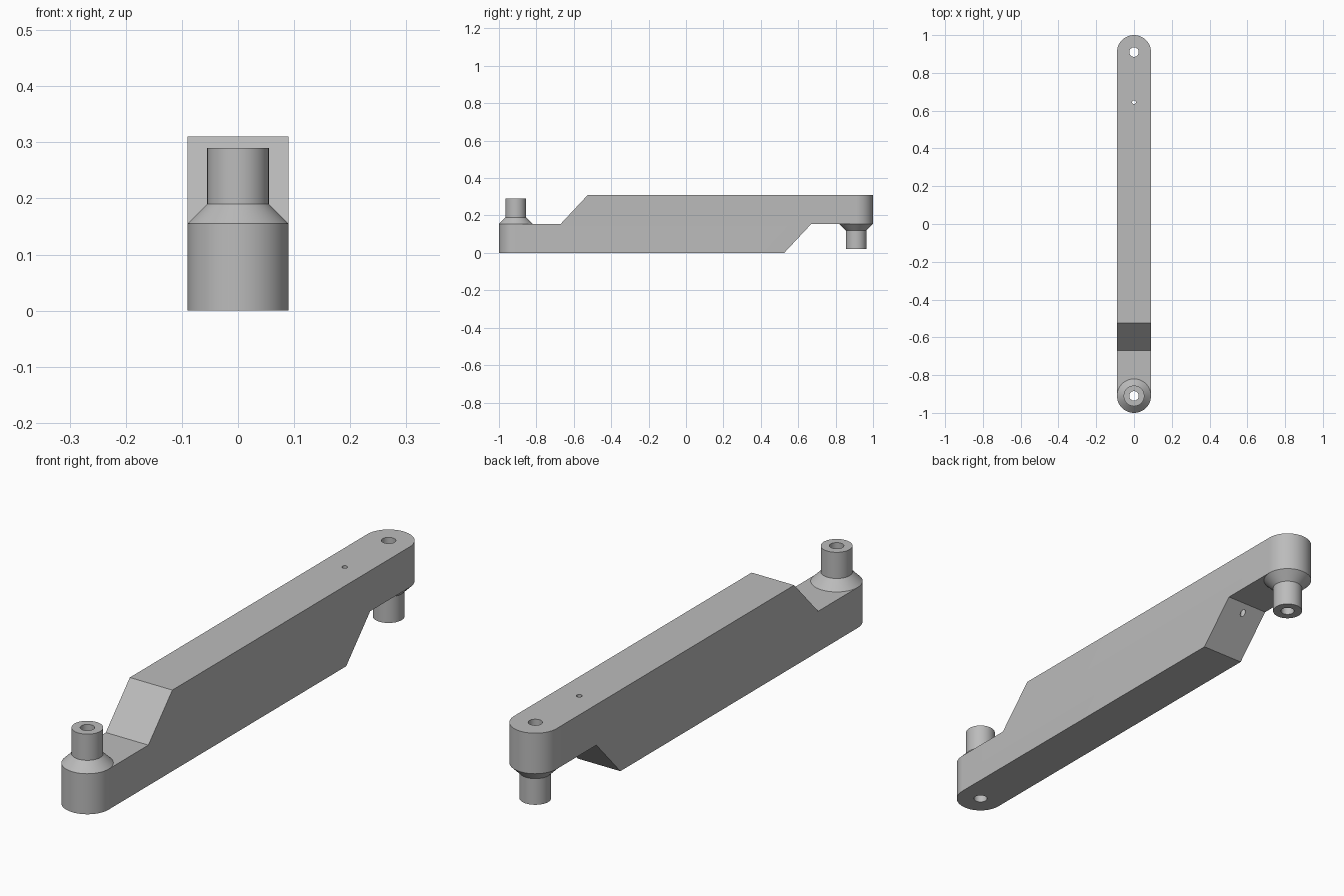
import bpy, bmesh
from math import sin, cos, pi, radians
from mathutils import Vector

if "Cube" in bpy.data.objects:
    bpy.data.objects.remove(bpy.data.objects["Cube"], do_unlink=True)

R = 0.09            # arm half width and end radius
END = 0.91          # distance of the pivots from the middle
MID, TOP = 0.155, 0.31

grey = bpy.data.materials.new("Grey metal")
grey.use_nodes = True
grey.diffuse_color = (0.5, 0.5, 0.5, 1)
grey.node_tree.nodes["Principled BSDF"].inputs["Base Color"].default_value = (0.5, 0.5, 0.5, 1)


def make(name, bm):
    bmesh.ops.recalc_face_normals(bm, faces=bm.faces)
    mesh = bpy.data.meshes.new(name)
    bm.to_mesh(mesh)
    bm.free()
    mesh.materials.append(grey)
    obj = bpy.data.objects.new(name, mesh)
    bpy.context.collection.objects.link(obj)
    return obj


def prism(name, outline, direction):
    bm = bmesh.new()
    face = bm.faces.new([bm.verts.new(p) for p in outline])
    new = bmesh.ops.extrude_face_region(bm, geom=[face])["geom"]
    bmesh.ops.translate(bm, vec=direction,
                        verts=[v for v in new if isinstance(v, bmesh.types.BMVert)])
    return make(name, bm)


def circle(radius, y, z, steps=64):
    return [(radius * cos(2 * pi * i / steps), y + radius * sin(2 * pi * i / steps), z)
            for i in range(steps)]


def lathe(name, y, profile):
    bm = bmesh.new()
    rings = [[bm.verts.new(p) for p in circle(r, y, z)] for r, z in profile]
    for a, b in zip(rings, rings[1:]):
        for i in range(len(a)):
            j = (i + 1) % len(a)
            bm.faces.new((a[i], a[j], b[j], b[i]))
    bm.faces.new(rings[0])
    bm.faces.new(rings[-1])
    return make(name, bm)


def combine(target, tool, operation):
    mod = target.modifiers.new(operation, "BOOLEAN")
    mod.operation, mod.solver, mod.object = operation, "EXACT", tool
    bpy.context.view_layer.objects.active = target
    bpy.ops.object.modifier_apply(modifier=mod.name)
    bpy.data.objects.remove(tool, do_unlink=True)


# Stepped arm: half the side profile, turned half a revolution for the rest
half = [(-1.05, 0), (0.525, 0), (0.67, MID), (1.05, MID)]
side = half + [(-y, TOP - z) for y, z in half]
arm = prism("arm", [(-0.2, y, z) for y, z in side], Vector((0.4, 0, 0)))

# Rounded ends
steps = 32
cap = [(R * cos(pi * i / steps), END + R * sin(pi * i / steps)) for i in range(steps + 1)]
plan = cap + [(-x, -y) for x, y in cap]
combine(arm, prism("plan", [(x, y, -0.1) for x, y in plan], Vector((0, 0, 0.6))), "INTERSECT")

# Bored pivots: one up at the front, one down at the back
for name, s in (("front", -1), ("back", 1)):
    profile = [(R, MID), (0.055, MID - s * 0.035), (0.055, MID - s * 0.135)]
    post = lathe(name + "_pivot", s * END, profile)
    combine(post, lathe("bore", s * END, [(0.025, -0.1), (0.025, 0.5)]), "DIFFERENCE")
    combine(arm, lathe("bore", s * END, [(0.025, -0.1), (0.025, 0.5)]), "DIFFERENCE")

# Small drain hole
combine(arm, lathe("drain", 0.645, [(0.01, -0.1), (0.01, 0.5)]), "DIFFERENCE")

bpy.ops.object.select_all(action="DESELECT")
for name in ("arm", "front_pivot", "back_pivot"):
    obj = bpy.data.objects[name]
    obj.select_set(True)
    bpy.context.view_layer.objects.active = obj
bpy.ops.object.shade_smooth_by_angle(angle=radians(30))
